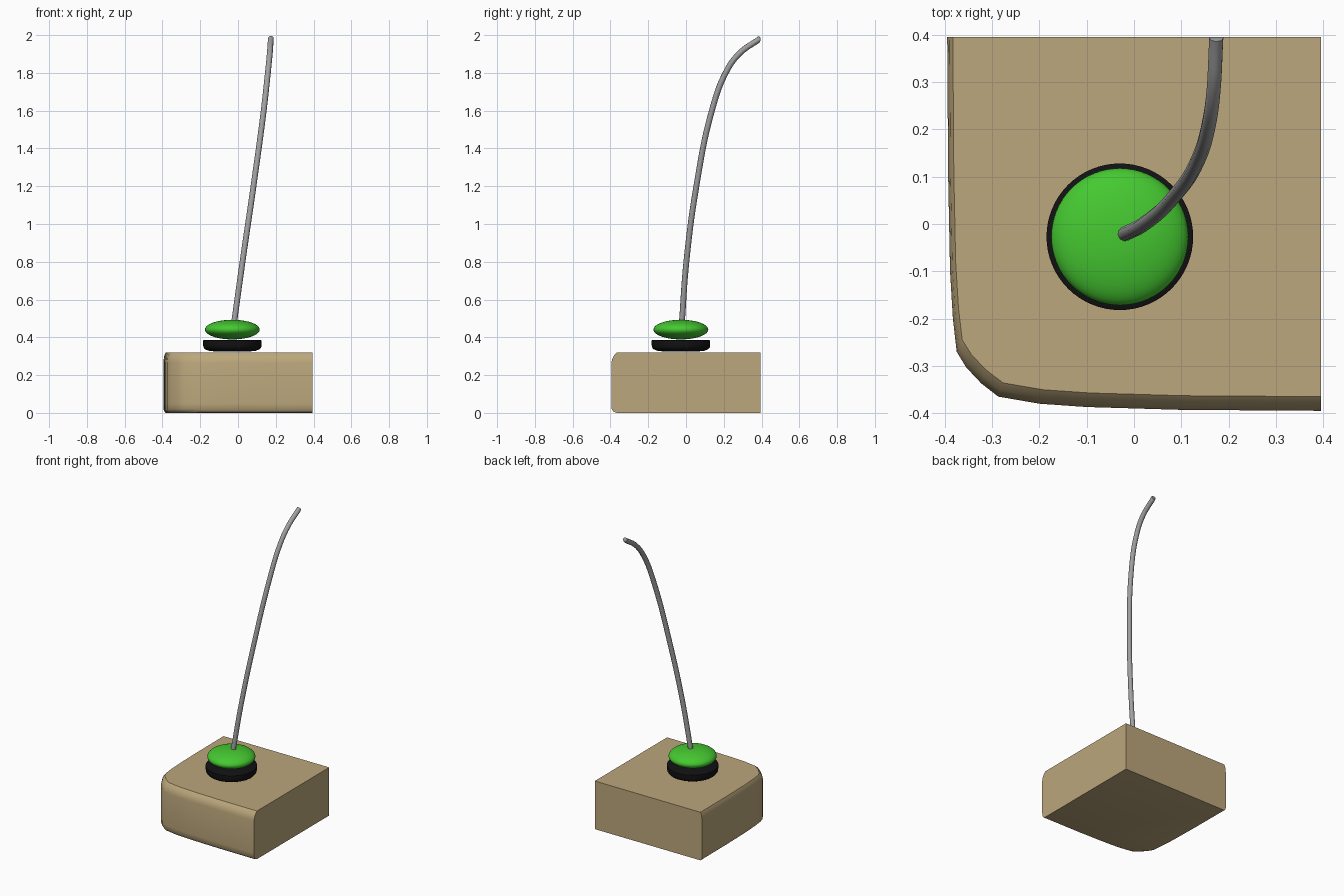
import bpy, bmesh, math

if "Cube" in bpy.data.objects:
    bpy.data.objects.remove(bpy.data.objects["Cube"])


def material(name, rgb):
    m = bpy.data.materials.new(name)
    m.diffuse_color = (*rgb, 1)
    m.use_nodes = True
    m.node_tree.nodes["Principled BSDF"].inputs["Base Color"].default_value = m.diffuse_color
    return m


TAN = material("tan", (0.50, 0.385, 0.20))
GREEN = material("green", (0.06, 0.58, 0.03))
BLACK = material("black", (0.006, 0.006, 0.007))
GREY = material("grey", (0.36, 0.36, 0.36))


def loft(name, rings, mat, angle):
    """Skin a stack of closed rings and cap both ends."""
    bm = bmesh.new()
    loops = [[bm.verts.new(p) for p in ring] for ring in rings]
    n = len(loops[0])
    for a, b in zip(loops, loops[1:]):
        for i in range(n):
            j = (i + 1) % n
            bm.faces.new((a[i], a[j], b[j], b[i]))
    bm.faces.new(loops[0][::-1])
    bm.faces.new(loops[-1])
    bmesh.ops.recalc_face_normals(bm, faces=bm.faces)
    me = bpy.data.meshes.new(name)
    bm.to_mesh(me)
    bm.free()
    me.materials.append(mat)
    me.shade_smooth()
    me.set_sharp_from_angle(angle=math.radians(angle))
    ob = bpy.data.objects.new(name, me)
    bpy.context.collection.objects.link(ob)
    return ob


def lathe(name, profile, centre, mat, sides=64):
    rings = [[(centre[0] + r * math.cos(2 * math.pi * i / sides),
               centre[1] + r * math.sin(2 * math.pi * i / sides), z)
              for i in range(sides)] for r, z in profile]
    return loft(name, rings, mat, 35)


# Block: straight cut right and back faces, softened front and left sides
H = 0.395
outline = [(H, H), (-H, H), (-0.393, 0.1), (-0.389, -0.1), (-0.383, -0.2),
           (-0.375, -0.27), (-0.355, -0.303), (-0.323, -0.337), (-0.287, -0.365),
           (-0.2, -0.38), (-0.1, -0.387), (0.1, -0.393), (H, -H)]
# height, left inset, front inset
levels = [(0.0, 0.012, 0.03), (0.006, 0.006, 0.012), (0.02, 0.0, 0.002), (0.05, 0, 0),
          (0.265, 0, 0), (0.285, 0.002, 0.004), (0.305, 0.005, 0.014), (0.32, 0.012, 0.03)]
block = [[(H - (H - x) * (1 - dx / (2 * H)), H - (H - y) * (1 - dy / (2 * H)), z)
          for x, y in outline] for z, dx, dy in levels]
loft("base_block", block, TAN, 35)

# Black disc under the button
C = (-0.03, -0.027)
lathe("black_disc", [(0.09, 0.325), (0.125, 0.329), (0.145, 0.337), (0.153, 0.347),
                     (0.155, 0.36), (0.155, 0.383), (0.15, 0.386)], C, BLACK)

# Green flattened dome
dome = [(max(0.002, 0.145 * math.sin(math.pi * k / 24)),
         0.441 - 0.052 * math.cos(math.pi * k / 24)) for k in range(25)]
lathe("green_button", dome, C, GREEN)

# Bent grey rod
path = [(-0.021, -0.022, 0.475), (0.024, 0.002, 0.8), (0.082, 0.055, 1.2),
        (0.136, 0.137, 1.6), (0.158, 0.21, 1.8), (0.168, 0.28, 1.9), (0.174, 0.395, 1.983)]
cu = bpy.data.curves.new("bent_rod", 'CURVE')
cu.dimensions = '3D'
cu.bevel_depth = 0.0155
cu.bevel_resolution = 3
cu.use_fill_caps = True
cu.resolution_u = 8
sp = cu.splines.new('BEZIER')
sp.bezier_points.add(len(path) - 1)
for bp, p in zip(sp.bezier_points, path):
    bp.co = p
    bp.handle_left_type = bp.handle_right_type = 'AUTO'
cu.materials.append(GREY)
rod = bpy.data.objects.new("bent_rod", cu)
bpy.context.collection.objects.link(rod)
bpy.context.view_layer.objects.active = rod
rod.select_set(True)
bpy.ops.object.convert(target='MESH')
rod = bpy.context.view_layer.objects.active
rod.data.shade_smooth()
rod.data.set_sharp_from_angle(angle=math.radians(50))
# trim the rod's tip flush with the block's back face
for v in rod.data.vertices:
    v.co.y = min(v.co.y, H)
